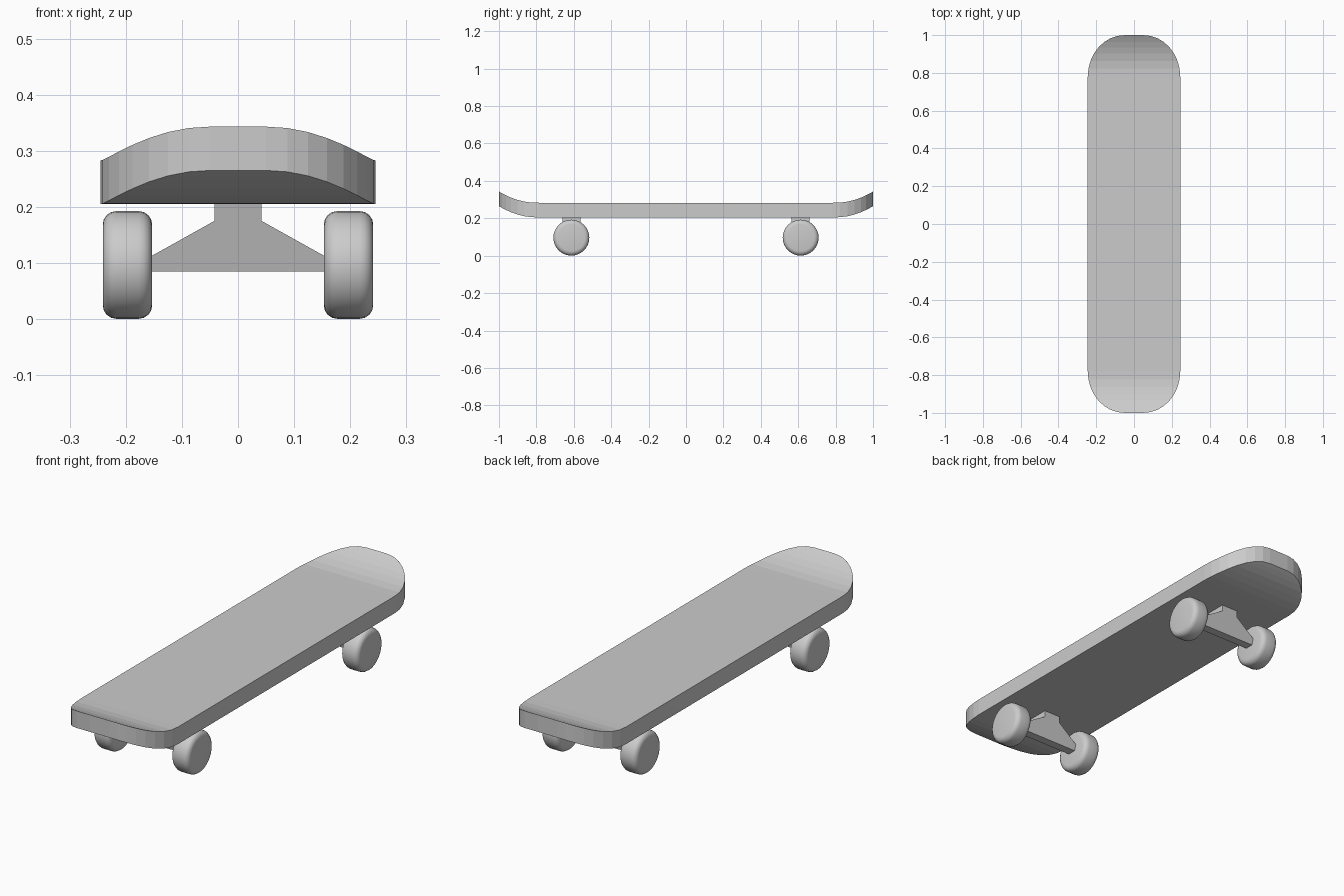
import bpy, bmesh, math

if "Cube" in bpy.data.objects:
    bpy.data.objects.remove(bpy.data.objects["Cube"])


def make_object(name, bm):
    bmesh.ops.recalc_face_normals(bm, faces=bm.faces)
    mesh = bpy.data.meshes.new(name)
    bm.to_mesh(mesh)
    bm.free()
    obj = bpy.data.objects.new(name, mesh)
    bpy.context.collection.objects.link(obj)
    return obj


def loft(name, rings):
    """Skin a row of equal-sized rings and cap both ends."""
    bm = bmesh.new()
    rows = [[bm.verts.new(p) for p in ring] for ring in rings]
    n = len(rows[0])
    for a, b in zip(rows, rows[1:]):
        for i in range(n):
            j = (i + 1) % n
            bm.faces.new((a[i], a[j], b[j], b[i]))
    bm.faces.new(rows[0])
    bm.faces.new(rows[-1][::-1])
    return make_object(name, bm)


# Deck: cross-sections along y, rounded in plan and kicked up at both ends
half = []
for i in range(9):
    a = math.radians(90) * i / 8
    half.append((0.78 + 0.22 * math.sin(a), 0.05 + 0.195 * math.cos(a)))
stations = [(-y, w) for y, w in reversed(half)] + half
sections = []
for y, w in stations:
    lift = 0.06 * (max(0, abs(y) - 0.80) / 0.20) ** 2
    lo, hi = 0.205 + lift, 0.283 + lift
    sections.append([(-w, y, lo), (w, y, lo), (w, y, hi), (-w, y, hi)])
loft("deck", sections)


# Trucks: front profile (x, z, half depth), narrowing towards the axle
def depth(z):
    return 0.02 + (min(z, 0.175) - 0.085) / 0.09 * 0.028


right_side = [(0.155, 0.085), (0.155, 0.112), (0.042, 0.175), (0.042, 0.207)]
profile = right_side + [(-x, z) for x, z in reversed(right_side)]


# Wheel: cylinder along x with rounded rims
def wheel(name, x, y):
    bm = bmesh.new()
    bmesh.ops.create_cone(bm, cap_ends=True, segments=32, radius1=0.096,
                          radius2=0.096, depth=0.088)
    rims = [e for e in bm.edges if any(len(f.verts) > 4 for f in e.link_faces)]
    bmesh.ops.bevel(bm, geom=rims, offset=0.024, segments=4, profile=0.5,
                    affect='EDGES')
    obj = make_object(name, bm)
    obj.rotation_euler = (0, math.pi / 2, 0)
    obj.location = (x, y, 0.0965)
    bpy.ops.object.select_all(action='DESELECT')
    obj.select_set(True)
    bpy.context.view_layer.objects.active = obj
    bpy.ops.object.shade_smooth_by_angle(angle=math.radians(35))


for end, y in (("front", -0.613), ("back", 0.613)):
    loft(end + "_truck", [[(x, y + s * depth(z), z) for x, z in profile]
                          for s in (-1, 1)])
    for side, x in (("left", -0.197), ("right", 0.197)):
        wheel(f"{end}_{side}_wheel", x, y)
